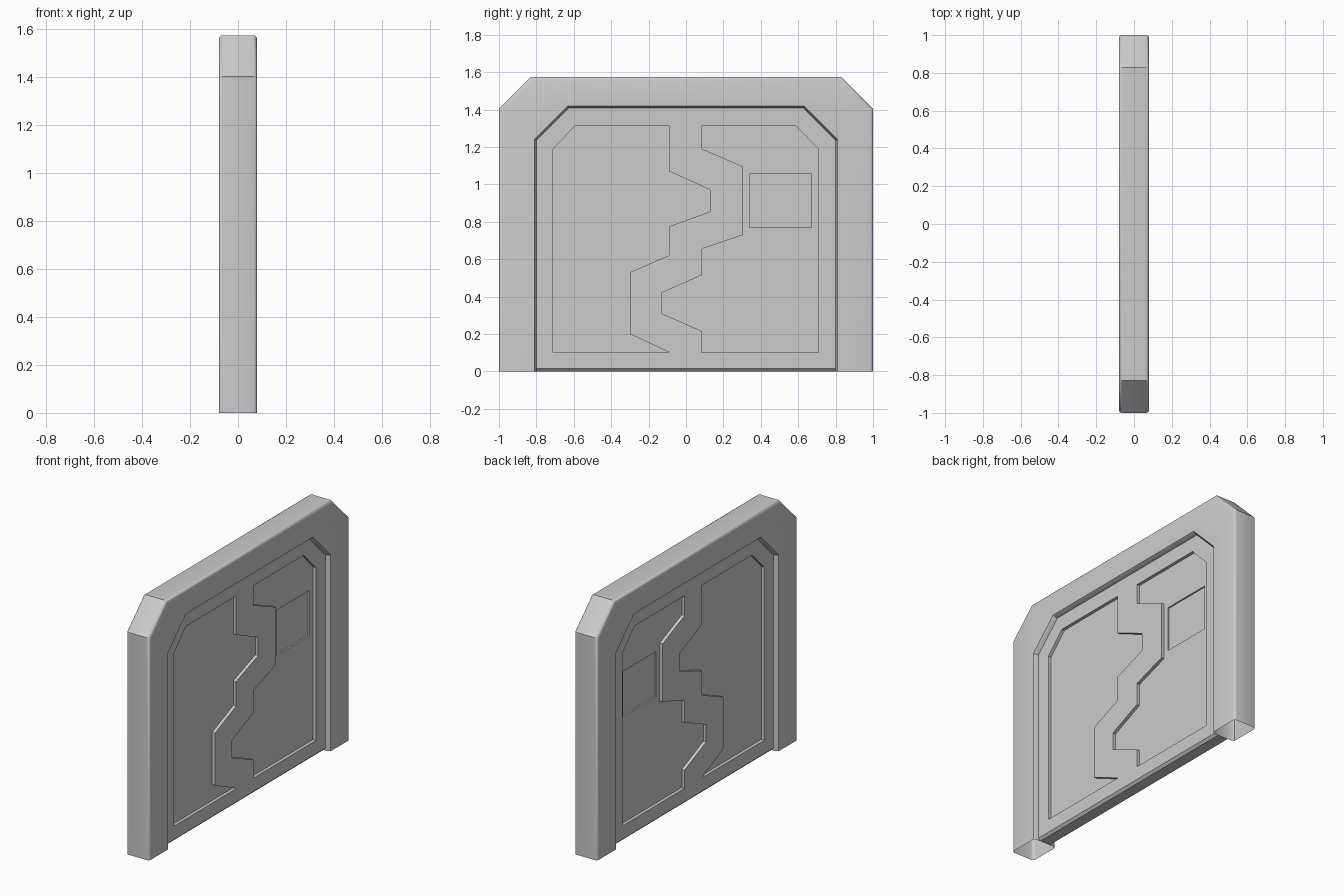
import bpy, bmesh
from math import radians, sin, cos

if "Cube" in bpy.data.objects:
    bpy.data.objects.remove(bpy.data.objects["Cube"])


def arch(w, top, cut):
    """Doorway outline in (y, z): straight sides and 45 degree top corners."""
    return [(-w, 0), (-w, top - cut), (-w + cut, top),
            (w - cut, top), (w, top - cut), (w, 0)]


def make_object(name, bm):
    bmesh.ops.recalc_face_normals(bm, faces=bm.faces)
    mesh = bpy.data.meshes.new(name)
    bm.to_mesh(mesh)
    bm.free()
    ob = bpy.data.objects.new(name, mesh)
    bpy.context.collection.objects.link(ob)
    return ob


def prism_bm(outline, x0, x1):
    """Extrude a (y, z) outline from x0 to x1."""
    bm = bmesh.new()
    face = bm.faces.new([bm.verts.new((x0, y, z)) for y, z in outline])
    ext = bmesh.ops.extrude_face_region(bm, geom=[face])
    for v in ext["geom"]:
        if isinstance(v, bmesh.types.BMVert):
            v.co.x = x1
    return bm


def select_only(ob):
    bpy.ops.object.select_all(action='DESELECT')
    ob.select_set(True)
    bpy.context.view_layer.objects.active = ob


# Frame: cross-section rings (x, half width, top, corner cut), legs open below
T, R = 0.08, 0.016
half = [(0.06, 0.80, 1.407, 0.172), (T, 0.81, 1.418, 0.178)]
for a in (0, 30, 60, 90):
    d = R * (1 - sin(radians(a)))
    half.append((T - R + R * cos(radians(a)), 1 - d, 1.575 - d, 0.172 - 0.586 * d))
section = half + [(-x, w, t, c) for x, w, t, c in reversed(half)]

bm = bmesh.new()
rings = [[bm.verts.new((x, y, z)) for y, z in arch(w, t, c)] for x, w, t, c in section]
for i, a in enumerate(rings):
    b = rings[(i + 1) % len(rings)]
    for j in range(5):
        bm.faces.new((a[j], a[j + 1], b[j + 1], b[j]))
frame = make_object("door_frame", bm)
select_only(frame)
bpy.ops.object.shade_smooth_by_angle(angle=radians(35))

# Door slab with chamfered lower edges
FACE = 0.05
bm = prism_bm(arch(0.80, 1.407, 0.172), -FACE, FACE)
low = [e for e in bm.edges if all(v.co.z < 1e-4 for v in e.verts)
       and abs(e.verts[0].co.y - e.verts[1].co.y) > 1]
bmesh.ops.bevel(bm, geom=low, offset=0.015, segments=1, affect='EDGES')
door = make_object("door_slab", bm)

# Recessed panels either side of the zigzag seam, plus the small square inset
left_panel = [(-0.71, 0.10), (-0.71, 1.19), (-0.59, 1.315), (-0.09, 1.315),
              (-0.09, 1.07), (0.13, 0.97), (0.13, 0.855), (-0.09, 0.775),
              (-0.09, 0.62), (-0.30, 0.53), (-0.30, 0.20), (-0.085, 0.10)]
right_panel = [(0.085, 1.315), (0.585, 1.315), (0.705, 1.19), (0.705, 0.10),
               (0.085, 0.10), (0.085, 0.215), (-0.13, 0.31), (-0.13, 0.42),
               (0.085, 0.515), (0.085, 0.655), (0.305, 0.73), (0.305, 1.095),
               (0.085, 1.19)]
square_inset = [(0.34, 0.77), (0.67, 0.77), (0.67, 1.055), (0.34, 1.055)]

for name, outline, depth in (("left_panel", left_panel, 0.03),
                             ("right_panel", right_panel, 0.03),
                             ("square_inset", square_inset, 0.02)):
    for side in (1, -1):
        cutter = make_object(name + "_cutter", prism_bm(outline, side * depth, side * 0.12))
        cutter.hide_render = True
        mod = door.modifiers.new(name, 'BOOLEAN')
        mod.operation = 'DIFFERENCE'
        mod.solver = 'EXACT'
        mod.object = cutter
        select_only(door)
        bpy.ops.object.modifier_apply(modifier=mod.name)
        bpy.data.objects.remove(cutter)
